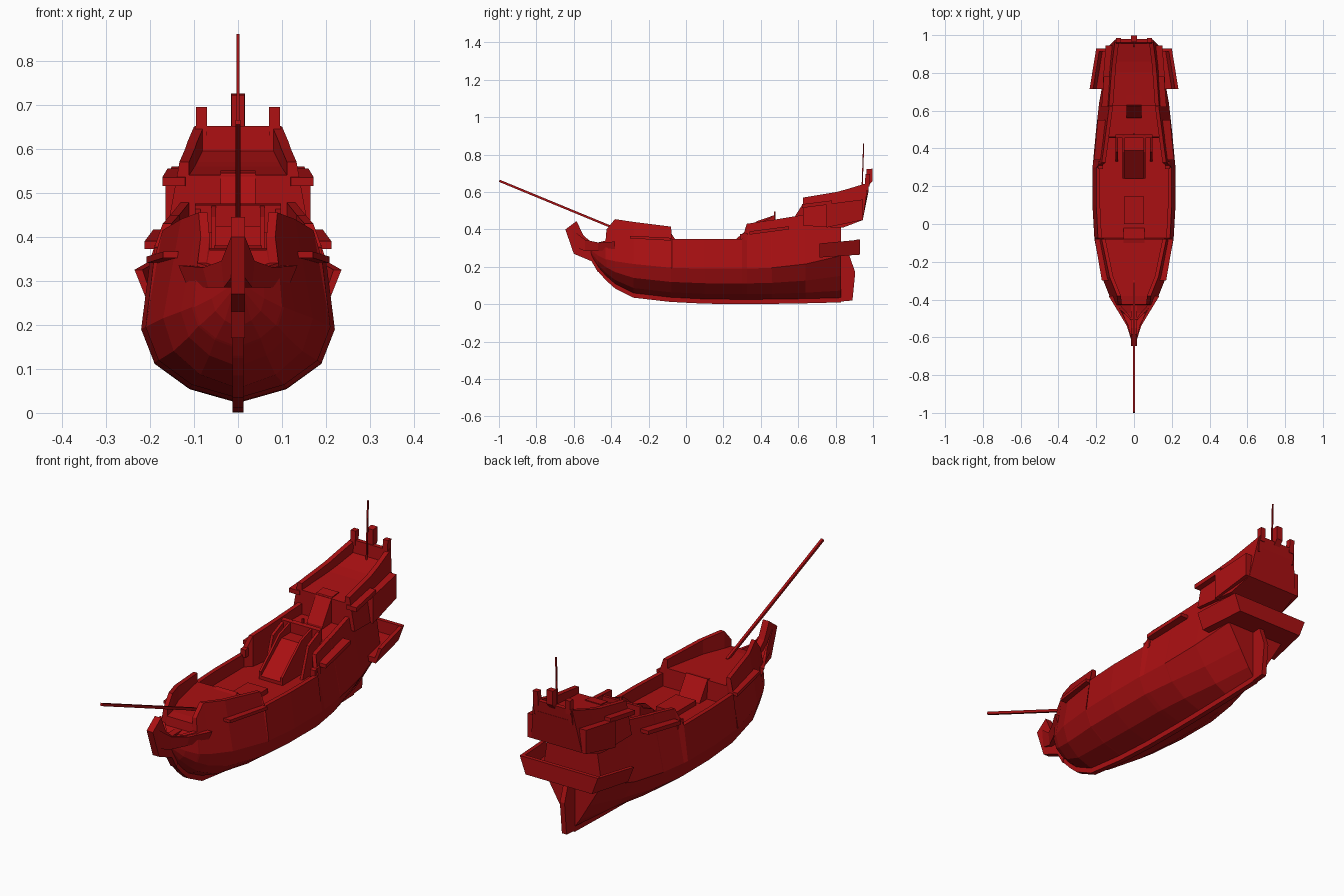
import bpy
import bmesh
from mathutils import Vector

default_cube = bpy.data.objects.get("Cube")
if default_cube:
    bpy.data.objects.remove(default_cube, do_unlink=True)

red = bpy.data.materials.new("deep_red")
red.use_nodes = True
red.diffuse_color = (0.40, 0.005, 0.006, 1)
red.node_tree.nodes["Principled BSDF"].inputs["Base Color"].default_value = red.diffuse_color


def finish(name, bm):
    """Clean a bmesh and turn it into a flat shaded red object."""
    bmesh.ops.remove_doubles(bm, verts=bm.verts, dist=0.0002)
    bmesh.ops.recalc_face_normals(bm, faces=bm.faces)
    mesh = bpy.data.meshes.new(name)
    bm.to_mesh(mesh)
    bm.free()
    mesh.materials.append(red)
    obj = bpy.data.objects.new(name, mesh)
    bpy.context.collection.objects.link(obj)
    return obj


def skin(bm, rings):
    """Bridge closed rings of points and cap both ends."""
    rings = [[bm.verts.new(point) for point in ring] for ring in rings]
    count = len(rings[0])
    for first, second in zip(rings, rings[1:]):
        for i in range(count):
            j = (i + 1) % count
            bm.faces.new((first[i], first[j], second[j], second[i]))
    bm.faces.new(rings[0][::-1])
    bm.faces.new(rings[-1])


def loft(name, half_sections):
    """Loft half sections, running from bottom centre to top centre, on both sides."""
    bm = bmesh.new()
    rings = []
    for half in half_sections:
        right = [(-x, y, z) for x, y, z in reversed(half) if x > 0]
        rings.append(list(half) + right)
    skin(bm, rings)
    return finish(name, bm)


def bars(name, stations, sides=(-1, 1)):
    """Four sided bars along y; each station is y, inner x, outer x, bottom z, top z."""
    bm = bmesh.new()
    for side in sides:
        skin(bm, [[(side * a, y, low), (side * b, y, low), (side * b, y, high), (side * a, y, high)]
                  for y, a, b, low, high in stations])
    return finish(name, bm)


def plates(name, profile, inner, outer, sides=(-1, 1)):
    """Side profiles in y and z, extruded across x."""
    bm = bmesh.new()
    for side in sides:
        skin(bm, [[(side * x, y, z) for y, z in profile] for x in (inner, outer)])
    return finish(name, bm)


def centre_plate(name, profile, half_width):
    return plates(name, profile, -half_width, half_width, sides=(1,))


def spar(name, start, end, radius):
    start, end = Vector(start), Vector(end)
    turn = (end - start).to_track_quat("Z", "Y")
    corners = [Vector((a, b, 0)) * radius for a, b in ((-1, -1), (1, -1), (1, 1), (-1, 1))]
    bm = bmesh.new()
    skin(bm, [[tip + turn @ corner for corner in corners] for tip in (start, end)])
    return finish(name, bm)


def hull_section(y, keel, width, wide_z, rail_z, deck_z):
    """Half section of the hull with keel, bilge, sloping side, bulwark and deck."""
    fullness = 1 - 0.5 * min(max((y - 0.4) / 0.45, 0), 1)
    base = keel + 0.025
    rise = wide_z - base
    rail_x = max(width - 0.8 * (rail_z - wide_z) ** 2, width * 0.6)
    inner_x = max(rail_x - 0.02, rail_x * 0.5)
    keel_x = min(0.012, width * 0.8)
    points = [(0, keel), (keel_x, keel), (keel_x, base),
              (max(width * 0.5 * fullness, keel_x), base + rise * 0.17),
              (width * 0.86 * (0.3 + 0.7 * fullness), base + rise * 0.52),
              (width, wide_z), (rail_x, rail_z), (inner_x, rail_z),
              (inner_x, deck_z), (0, deck_z)]
    return [(x, y, z) for x, z in points]


# Main hull: y, keel z, half width, z of widest line, rail z, deck z
hull_stations = [
    (-0.51, 0.24, 0.015, 0.29, 0.33, 0.32),
    (-0.47, 0.175, 0.06, 0.26, 0.33, 0.32),
    (-0.43, 0.13, 0.1, 0.24, 0.34, 0.33),
    (-0.425, 0.125, 0.105, 0.24, 0.4, 0.37),
    (-0.38, 0.085, 0.13, 0.23, 0.455, 0.375),
    (-0.28, 0.035, 0.17, 0.215, 0.44, 0.375),
    (-0.08, 0.012, 0.21, 0.195, 0.415, 0.375),
    (-0.075, 0.012, 0.21, 0.195, 0.35, 0.29),
    (0.1, 0.003, 0.22, 0.19, 0.35, 0.29),
    (0.3, 0.001, 0.22, 0.19, 0.35, 0.29),
    (0.325, 0.001, 0.217, 0.19, 0.43, 0.29),
    (0.455, 0.002, 0.205, 0.195, 0.45, 0.29),
    (0.46, 0.002, 0.205, 0.195, 0.45, 0.415),
    (0.64, 0.005, 0.185, 0.215, 0.48, 0.43),
    (0.83, 0.01, 0.15, 0.26, 0.45, 0.44),
]
loft("hull", [hull_section(*row) for row in hull_stations])


# Raised stern castle with bulwarks and a leaning transom
def castle_section(y, lean, low, low_x, rail_z, rail_x, deck_z):
    inner = rail_x - 0.022
    return [(0, y, low), (low_x, y, low), (rail_x, y + lean, rail_z),
            (inner, y + lean, rail_z), (inner, y + lean, deck_z), (0, y + lean, deck_z)]


loft("stern_castle", [
    castle_section(0.625, 0, 0.42, 0.16, 0.57, 0.133, 0.54),
    castle_section(0.8, 0.005, 0.41, 0.15, 0.6, 0.12, 0.56),
    castle_section(0.84, 0.02, 0.41, 0.145, 0.615, 0.115, 0.57),
    castle_section(0.945, 0.03, 0.45, 0.13, 0.65, 0.1, 0.6),
])
centre_plate("transom_board", [(0.955, 0.58), (0.97, 0.58), (0.98, 0.652), (0.96, 0.652)], 0.098)
plates("stern_corner_posts", [(0.955, 0.63), (0.98, 0.63), (0.985, 0.695), (0.96, 0.695)], 0.07, 0.095)
bars("stern_centre_post", [(0.965, -0.015, 0.015, 0.62, 0.722), (0.998, -0.016, 0.016, 0.66, 0.725)], sides=(1,))
spar("flagstaff", (0, 0.94, 0.58), (0, 0.95, 0.86), 0.003)

# Quarter boxes on the upper stern and the wide gallery below them
bars("upper_quarter_boxes", [(0.75, 0.09, 0.165, 0.41, 0.535), (0.945, 0.08, 0.15, 0.45, 0.56)])


def gallery_section(y, inset, low, top):
    floor = low + 0.025
    return [(x, y, z) for x, z in (
        (0, low), (0.205 - inset, low), (0.235 - inset, top),
        (0.217 - inset, top), (0.2 - inset, floor), (0, floor))]


loft("lower_gallery", [gallery_section(0.715, 0, 0.25, 0.325), gallery_section(0.93, 0.035, 0.265, 0.345)])
loft("gallery_back", [[(0, y, 0.265), (0.17, y, 0.265), (0.198, y, 0.345), (0, y, 0.345)]
                      for y in (0.912, 0.93)])

# Rudder and sternpost
centre_plate("rudder", [(0.8, 0.012), (0.89, 0.02), (0.905, 0.17), (0.87, 0.27), (0.82, 0.3)], 0.012)

# Channels along the sides
bars("fore_channels", [(-0.3, 0.12, 0.17, 0.352, 0.366), (-0.08, 0.16, 0.208, 0.34, 0.355)])
bars("main_channels", [(0.34, 0.15, 0.212, 0.372, 0.39), (0.55, 0.14, 0.192, 0.4, 0.417)])
bars("upper_channels", [(0.62, 0.12, 0.172, 0.515, 0.535), (0.78, 0.11, 0.16, 0.535, 0.555)])
bars("waist_steps", [(0.29, 0.165, 0.19, 0.34, 0.375), (0.33, 0.165, 0.19, 0.34, 0.38)])

# Beak platform with a raised rim, and the curved stem
beak_rows = [(-0.38, 0.135, 0.285, 0.335), (-0.47, 0.08, 0.285, 0.33),
             (-0.54, 0.038, 0.285, 0.345), (-0.61, 0.016, 0.31, 0.4)]
loft("beak_platform", [
    [(0, y, low), (w * 0.85, y, low), (w, y, high), (w * 0.8, y, high),
     (w * 0.78, y, high - 0.02), (0, y, high - 0.02)] for y, w, low, high in beak_rows])
centre_plate("stem", [(-0.47, 0.17), (-0.505, 0.23), (-0.6, 0.27), (-0.645, 0.4),
                      (-0.585, 0.445), (-0.55, 0.37), (-0.505, 0.33), (-0.43, 0.33)], 0.016)
spar("bowsprit", (0, -0.3, 0.372), (0, -0.998, 0.66), 0.006)

# Deck fittings: hatch, ladders and companionway
bars("hatch", [(0, -0.052, 0.052, 0.285, 0.312), (0.145, -0.052, 0.052, 0.285, 0.312)], sides=(1,))
centre_plate("fore_ladder", [(-0.1, 0.375), (-0.08, 0.38), (-0.02, 0.29), (-0.1, 0.28)], 0.055)
centre_plate("main_ladder", [(0.24, 0.285), (0.24, 0.305), (0.39, 0.425), (0.47, 0.425), (0.47, 0.285)], 0.055)
plates("ladder_rails", [(0.24, 0.285), (0.24, 0.325), (0.38, 0.445), (0.47, 0.475), (0.47, 0.29)], 0.05, 0.06)
plates("companion_walls", [(0.33, 0.285), (0.38, 0.43), (0.47, 0.47), (0.47, 0.29)], 0.085, 0.098)
bars("companion_beam", [(0.455, -0.098, 0.098, 0.41, 0.472), (0.475, -0.098, 0.098, 0.41, 0.475)], sides=(1,))
spar("deck_pin", (0, 0.475, 0.45), (0, 0.475, 0.495), 0.004)
centre_plate("poop_ladder", [(0.56, 0.42), (0.56, 0.435), (0.63, 0.545), (0.68, 0.55), (0.68, 0.43)], 0.04)
